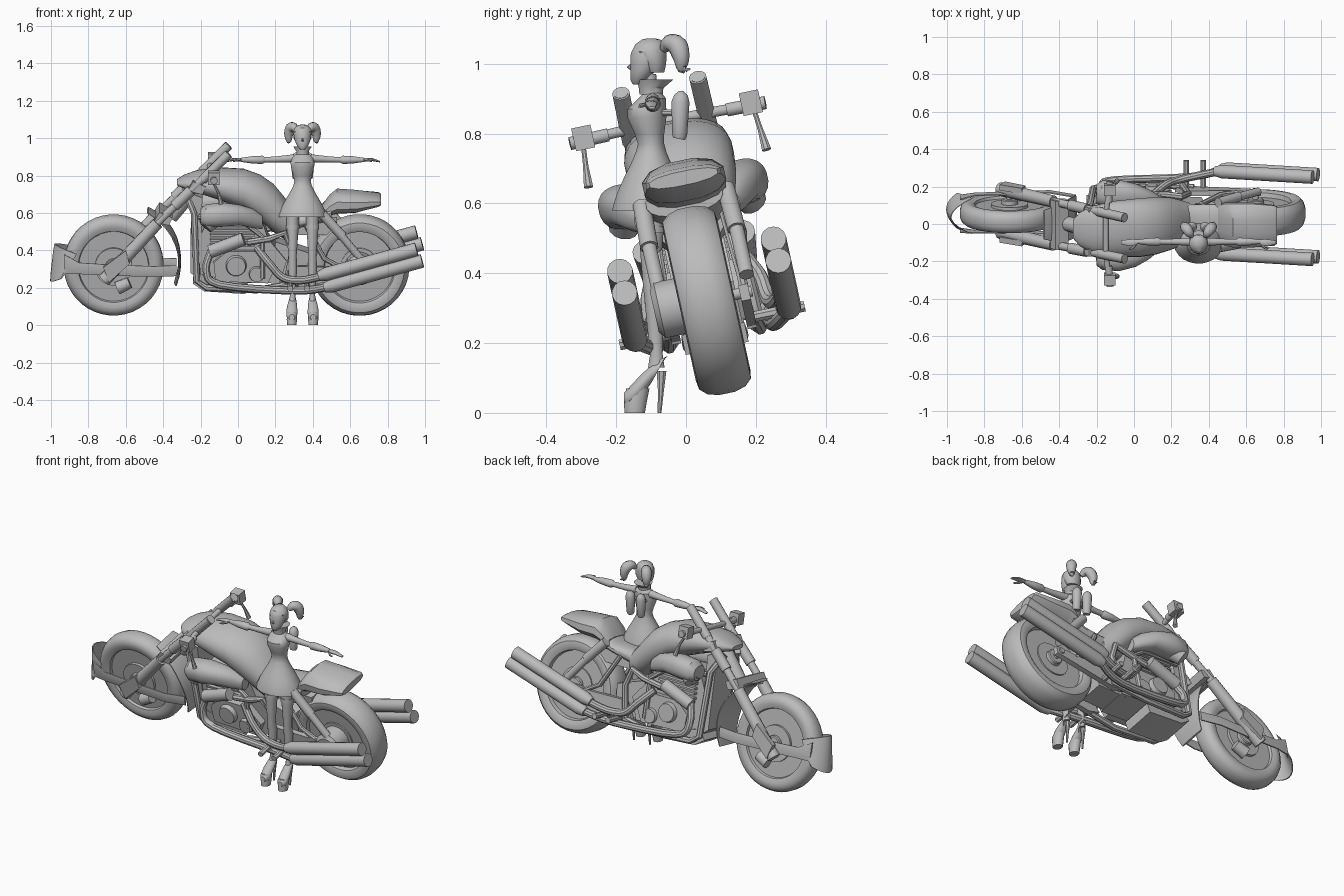
import bpy, bmesh, math
from mathutils import Vector as V

grey = bpy.data.materials.new("plain grey")
grey.diffuse_color = (0.5, 0.5, 0.5, 1)


def finish(name, bm, bike=True, mirror=False):
    """Mirror, place (leaning bike or standing figure) and link a part."""
    ax = 1 if bike else 0
    if mirror:
        for v in bmesh.ops.duplicate(bm, geom=bm.verts[:] + bm.edges[:] + bm.faces[:])["geom"]:
            if isinstance(v, bmesh.types.BMVert):
                v.co[ax] *= -1
    for v in bm.verts:
        x, y, z = v.co
        v.co = (x, .13 - .22 * z + y, z + .21 * y) if bike else (x + .345, y - .1, z)
    bmesh.ops.recalc_face_normals(bm, faces=bm.faces[:])
    me = bpy.data.meshes.new(name)
    bm.to_mesh(me)
    bm.free()
    me.materials.append(grey)
    bpy.context.collection.objects.link(bpy.data.objects.new(name, me))


def loft(name, secs, n=16, p=1.0, **kw):
    """Skin closed rings given as (centre, half axis, half axis)."""
    bm = bmesh.new()
    f = lambda t: math.copysign(abs(t) ** p, t)
    rings = []
    for c, a, b in secs:
        angs = [math.tau * (i + .5) / n for i in range(n)]
        rings.append([bm.verts.new(V(c) + V(a) * f(math.cos(t)) + V(b) * f(math.sin(t))) for t in angs])
    for r, s in zip(rings, rings[1:]):
        for i in range(n):
            j = (i + 1) % n
            bm.faces.new((r[i], r[j], s[j], s[i]))
    bm.faces.new(rings[0])
    bm.faces.new(rings[-1])
    finish(name, bm, **kw)


def soften(q, steps=4):
    """Rounded curve through 4D points (position and radius)."""
    out = []
    for i in range(len(q) - 1):
        a, b, c, d = q[max(i - 1, 0)], q[i], q[i + 1], q[min(i + 2, len(q) - 1)]
        for k in range(steps):
            t = k / steps
            out.append(.5 * (2 * b + (c - a) * t + (2 * a - 5 * b + 4 * c - d) * t * t + (3 * b - a - 3 * c + d) * t ** 3))
    return out + [q[-1]]


def tube(name, pts, r, n=12, round_path=False, **kw):
    """Round tube along points; r is one radius or one per point."""
    rs = r if isinstance(r, (list, tuple)) else [r] * len(pts)
    q = [V((*c, k)) for c, k in zip(pts, rs)]
    if round_path:
        q = soften(q)
    pts, rs = [c.to_3d() for c in q], [c.w for c in q]
    secs = []
    for i, c in enumerate(pts):
        t = (pts[min(i + 1, len(pts) - 1)] - pts[max(i - 1, 0)]).normalized()
        u = t.cross(V((0, 1, 0)) if abs(t.y) < .9 else V((1, 0, 0))).normalized()
        secs.append((c, u * rs[i], t.cross(u) * rs[i]))
    loft(name, secs, n, **kw)


def body(name, rows, n=20, p=.85, **kw):
    """Loft along x: (x, bottom, top, half width, side offset)."""
    loft(name, [((x, o, (lo + hi) / 2), (0, w, 0), (0, 0, (hi - lo) / 2))
                for x, lo, hi, w, o in rows], n, p, **kw)


def tower(name, rows, x=0, n=16, p=1.0, **kw):
    """Loft along z for the figure: (z, y, half x, half y)."""
    loft(name, [((x, y, z), (rx, 0, 0), (0, ry, 0)) for z, y, rx, ry in rows],
         n, p, bike=False, **kw)


def plate(name, outline, y0, y1, **kw):
    """Side outline in x, z extruded across the bike."""
    bm = bmesh.new()
    a, b = ([bm.verts.new((x, y, z)) for x, z in outline] for y in (y0, y1))
    bm.faces.new(a)
    bm.faces.new(b)
    for i in range(len(a)):
        j = (i + 1) % len(a)
        bm.faces.new((a[i], a[j], b[j], b[i]))
    finish(name, bm, **kw)


def box(name, c, s, **kw):
    (x, y, z), (a, b, d) = c, [q / 2 for q in s]
    plate(name, [(x - a, z - d), (x + a, z - d), (x + a, z + d), (x - a, z + d)], y - b, y + b, **kw)


def lathe(name, x, z, prof, n=40):
    """Wheel part turned around the axle; prof is (radius, side)."""
    loft(name, [((x, y, z), (r, 0, 0), (0, 0, r)) for r, y in prof], n)


# wheels
for tag, x, hw in (("front", -.665, .058), ("rear", .65, .078)):
    half = [(.185, .55), (.19, .85), (.215, 1), (.24, .95), (.258, .7), (.267, .3)]
    prof = [(r, -k * hw) for r, k in half] + [(r, k * hw) for r, k in half[::-1]]
    lathe(tag + "_tyre", x, .322, prof)
    lathe(tag + "_wheel_disc", x, .322, [(.187, -.035), (.187, .035)])
    lathe(tag + "_brake_disc", x, .322, [(.1, -.05), (.1, .05)], 32)
    lathe(tag + "_hub", x, .322, [(.04, -.075), (.045, -.07), (.045, .07), (.04, .075)], 20)
    tube(tag + "_axle", [(x, -.13, .322), (x, .13, .322)], .016)
lathe("rear_drum", .65, .322, [(.06, -.15), (.08, -.135), (.08, -.05)], 24)

# front fender: rear arc follows the tyre, visor wraps sideways, straps join them
secs = []
for i in range(11):
    k = i / 10
    t, r = math.radians(-16 + 74 * k), .345 + .012 * math.sin(math.pi * k)
    d = V((math.cos(t), 0, math.sin(t)))
    secs.append((V((-.665, 0, .322)) + d * r, V((0, .08 + .035 * math.sin(math.pi * k), 0)), d * .008))
loft("fender_back", secs, 12, .8)
secs = []
for i in range(11):
    s = (i - 5) / 5
    secs.append((V((-.99 + .085 * s * s, .095 * s, .335)), V((.006, 0, 0)), V((.03 * s * s + .012, 0, .105 - .035 * s * s))))
loft("fender_visor", secs, 8, .7)
loft("fender_strap", [((x, w, z), (0, .006, 0), (0, 0, h)) for x, w, z, h in
     ((-.93, .088, .345, .055), (-.85, .1, .325, .032), (-.66, .103, .315, .03), (-.45, .11, .31, .03), (-.33, .09, .31, .03))],
     8, .7, mirror=True)

# fork, clamps and steering
tube("fork_lower", [(-.715, .115, .265), (-.43, .115, .57)], [.036, .032], mirror=True)
tube("fork_upper", [(-.43, .115, .57), (-.05, .11, .94)], .021, mirror=True)
tube("fork_sleeve", [(-.34, .115, .66), (-.25, .113, .745)], .029, mirror=True)
tube("fork_top", [(-.19, .112, .8), (-.05, .11, .938)], .025, mirror=True)
plate("fork_guard", [(-.72, .34), (-.69, .26), (-.58, .36), (-.6, .43)], .125, .155, mirror=True)
tube("brake_caliper", [(-.645, .06, .21), (-.58, .06, .24)], [.035, .03], mirror=True)
for i, (x, z) in enumerate(((-.40, .60), (-.22, .765))):
    plate("fork_clamp_%d" % i, [(x - .05, z - .02), (x + .03, z - .04), (x + .05, z), (x - .02, z + .03)], -.13, .13)
tube("steering_head", [(-.36, 0, .58), (-.2, 0, .77)], .04)
tube("handlebar", [(-.13, -.28, .83), (-.15, -.1, .835), (-.15, .1, .835), (-.13, .28, .83)], .015)
tube("grip", [(-.135, .17, .832), (-.128, .28, .83)], .019, mirror=True)
box("lever_block", (-.13, .24, .838), (.06, .055, .065), mirror=True)
tube("brake_lever", [(-.13, .245, .81), (-.105, .25, .76), (-.09, .255, .70)], [.007, .008, .014], 8, mirror=True)

# tank, seat and tail
body("fuel_tank", [(-.325, .75, .775, .05, .01), (-.29, .735, .795, .09, .01), (-.22, .715, .82, .125, .01),
                   (-.1, .675, .835, .148, .01), (.03, .625, .828, .155, .01), (.12, .56, .797, .15, .01),
                   (.19, .5, .75, .138, .008), (.25, .46, .68, .12, 0), (.3, .48, .61, .1, 0)], 24, .9)
body("seat", [(.18, .5, .66, .10, 0), (.3, .52, .61, .1, 0), (.42, .55, .615, .105, 0), (.5, .57, .66, .11, 0)])
body("tail_cowl", [(.45, .575, .635, .1, .01), (.49, .59, .69, .115, .01), (.53, .6, .722, .12, .01),
                   (.63, .605, .715, .12, .01), (.75, .64, .70, .11, .01), (.765, .65, .69, .1, .01)], 12, .85)
box("under_seat_frame", (.38, 0, .53), (.3, .13, .07))

# side air scoops
body("air_scoop", [(-.2, .575, .655, .05, .165), (-.17, .56, .68, .065, .172), (-.08, .565, .69, .07, .172),
                   (.01, .57, .675, .06, .16), (.08, .55, .65, .045, .14), (.13, .54, .61, .03, .12)], mirror=True)
tube("scoop_mouth", [(-.14, .17, .60), (-.175, .185, .565)], [.05, .042], mirror=True)

# engine block, cylinders, covers and pan
plate("engine_block", [(-.2, .26), (.22, .24), (.26, .36), (.16, .48), (.12, .6), (-.15, .6), (-.2, .5)], -.085, .085)
plate("crankcase", [(-.12, .26), (.16, .25), (.2, .33), (.12, .42), (-.06, .42), (-.13, .36)], -.125, .125)
plate("gearbox", [(.18, .24), (.36, .25), (.38, .4), (.2, .46)], -.07, .07)
plate("radiator", [(-.255, .30), (-.205, .26), (-.19, .7), (-.25, .72)], -.09, .09)
plate("belly_pan", [(-.24, .24), (-.18, .2), (.04, .185), (.05, .24), (-.2, .29)], -.09, .09)
for i in range(5):
    box("cylinder_fin", (-.03, 0, .45 + i * .027), (.24, .23, .012))
tube("cylinder_head", [(-.15, .13, .42), (.03, .14, .49)], .035, mirror=True)
tube("clutch_cover", [(-.01, .11, .345), (-.01, .15, .345)], [.06, .05], 16, mirror=True)
tube("timing_cover", [(.1, .11, .30), (.1, .145, .30)], [.045, .038], 16, mirror=True)

# frame rails, arms and shocks
tube("front_downtube", [(-.28, .06, .72), (-.235, .11, .62), (-.22, .115, .26), (-.17, .12, .225), (.1, .13, .215), (.32, .12, .25)], .018, 8, mirror=True)
tube("side_frame", [(.05, .13, .47), (.17, .135, .49), (.25, .13, .52), (.29, .125, .42), (.26, .13, .25)], .018, 8, mirror=True)
tube("inner_frame", [(-.21, .1, .6), (.04, .12, .57), (.13, .13, .50), (.13, .135, .28)], .015, 8, mirror=True)
plate("swing_arm", [(.22, .24), (.3, .22), (.68, .3), (.68, .345), (.5, .335), (.28, .34)], .095, .122, mirror=True)
tube("shock_body", [(.45, .12, .62), (.56, .125, .5)], .026, mirror=True)
tube("shock_rod", [(.54, .125, .52), (.665, .125, .37)], .021, mirror=True)
tube("rear_stay", [(.36, .1, .56), (.46, .11, .38), (.55, .11, .33)], .014, 8, mirror=True)
for x in (.28, .37):
    tube("foot_peg", [(x, .12, .25), (x, .265, .25)], .016, 8, mirror=True)

# exhausts: paired mufflers on each side and their header pipes
for tag, dx, dz in (("lower", 0, 0), ("upper", -.03, .062)):
    w = .22
    tube(tag + "_muffler", [(.46 + dx, w, .245 + dz), (.5 + dx, w, .257 + dz), (.985 + dx, w, .39 + dz)], [.025, .036, .036], 14, mirror=True)
tube("header_pipe_front", [(-.14, .12, .43), (-.17, .15, .33), (-.1, .16, .25), (.3, .17, .22), (.48, .22, .25)], .021, 10, True, mirror=True)
tube("header_pipe_rear", [(.1, .12, .44), (.17, .16, .36), (.24, .17, .29), (.34, .19, .28), (.46, .22, .31)], .021, 10, True, mirror=True)

# figure: dress, neck and head
tower("dress", [(.578, 0, .133, .112), (.592, 0, .13, .11), (.63, 0, .113, .098), (.67, 0, .092, .08), (.71, 0, .068, .06),
                (.745, 0, .05, .045), (.77, 0, .044, .038), (.8, -.005, .05, .043), (.845, -.012, .063, .056),
                (.87, -.012, .064, .056), (.9, .003, .056, .04), (.918, .005, .03, .025)], n=24)
tower("neck", [(.9, 0, .02, .02), (.97, -.005, .018, .02)])
tower("collar", [(.912, .0, .034, .034), (.93, .0, .034, .036), (.955, .012, .05, .053)])
tower("head", [(.94, -.04, .012, .012), (.952, -.035, .026, .024), (.975, -.025, .038, .034), (1.0, -.018, .045, .042),
               (1.03, -.013, .046, .046), (1.05, -.01, .039, .039), (1.064, -.008, .02, .02)])
tower("hair_cap", [(.975, .012, .036, .026), (1.0, .008, .049, .036), (1.035, -.004, .051, .049),
                   (1.055, -.003, .042, .044), (1.069, 0, .025, .027), (1.073, 0, .01, .01)])
tube("nose", [(0, -.052, 1.0), (0, -.064, .99), (0, -.054, .982)], [.004, .006, .004], 6, bike=False)
tube("pigtail", [(.035, .035, 1.04), (.048, .052, 1.058), (.064, .075, 1.052), (.074, .086, 1.02), (.074, .09, .985), (.084, .112, .985)],
     [.012, .025, .029, .025, .014, .002], 12, True, bike=False, mirror=True)
tube("back_pod", [(.035, .08, .785), (.035, .082, .795), (.035, .084, .89), (.035, .086, .91), (.035, .086, .922)],
     [.018, .022, .027, .02, .006], bike=False, mirror=True)
tube("pod_mount", [(.03, .03, .86), (.035, .085, .86)], .01, 8, bike=False, mirror=True)

# figure: arms and hands
tube("arm", [(.045, .005, .893), (.08, .005, .89), (.15, .005, .886), (.23, .005, .884)], [.022, .02, .016, .014], bike=False, mirror=True)
tube("glove", [(.2, .005, .884), (.215, .005, .884), (.27, .005, .884), (.33, .005, .884)], [.014, .023, .02, .011], bike=False, mirror=True)
loft("hand", [((.325, .005, .884), (0, .011, 0), (0, 0, .009)), ((.35, 0, .886), (0, .02, 0), (0, 0, .009)),
              ((.375, 0, .885), (0, .018, 0), (0, 0, .008)), ((.415, .002, .874), (0, .01, 0), (0, 0, .004))],
     10, bike=False, mirror=True)
tube("thumb", [(.335, -.01, .884), (.355, -.03, .88), (.372, -.033, .876)], [.007, .006, .004], 6, bike=False, mirror=True)

# figure: legs and heeled boots
tower("leg", [(.64, .0, .036, .042), (.54, 0, .034, .038), (.44, 0, .027, .03), (.37, 0, .022, .024),
              (.31, .01, .025, .028), (.25, .012, .021, .024), (.17, .015, .014, .018), (.13, .015, .018, .024)],
      x=.053, mirror=True)
tower("stocking_top", [(.535, 0, .037, .041), (.515, 0, .037, .041)], x=.053, mirror=True)
loft("boot_foot", [((.053, .03, .155), (.014, 0, 0), (0, .018, .008)), ((.053, .022, .125), (.021, 0, 0), (0, .016, .03)),
                   ((.055, -.005, .1), (.026, 0, 0), (0, .012, .042)), ((.057, -.035, .07), (.03, 0, 0), (0, .008, .042)),
                   ((.057, -.06, .05), (.028, 0, 0), (0, .005, .032)), ((.057, -.077, .042), (.015, 0, 0), (0, 0, .016))],
     bike=False, mirror=True)
tower("boot_platform", [(0, -.047, .025, .03), (.03, -.045, .028, .033), (.07, -.038, .027, .034)], x=.057, mirror=True)
tower("boot_heel", [(0, .024, .005, .006), (.06, .028, .008, .009), (.12, .03, .015, .015)], x=.053, n=8, mirror=True)

# smooth shading with crisp edges
bpy.ops.object.select_all(action='SELECT')
bpy.context.view_layer.objects.active = bpy.context.collection.objects[0]
bpy.ops.object.shade_smooth_by_angle(angle=math.radians(35))
